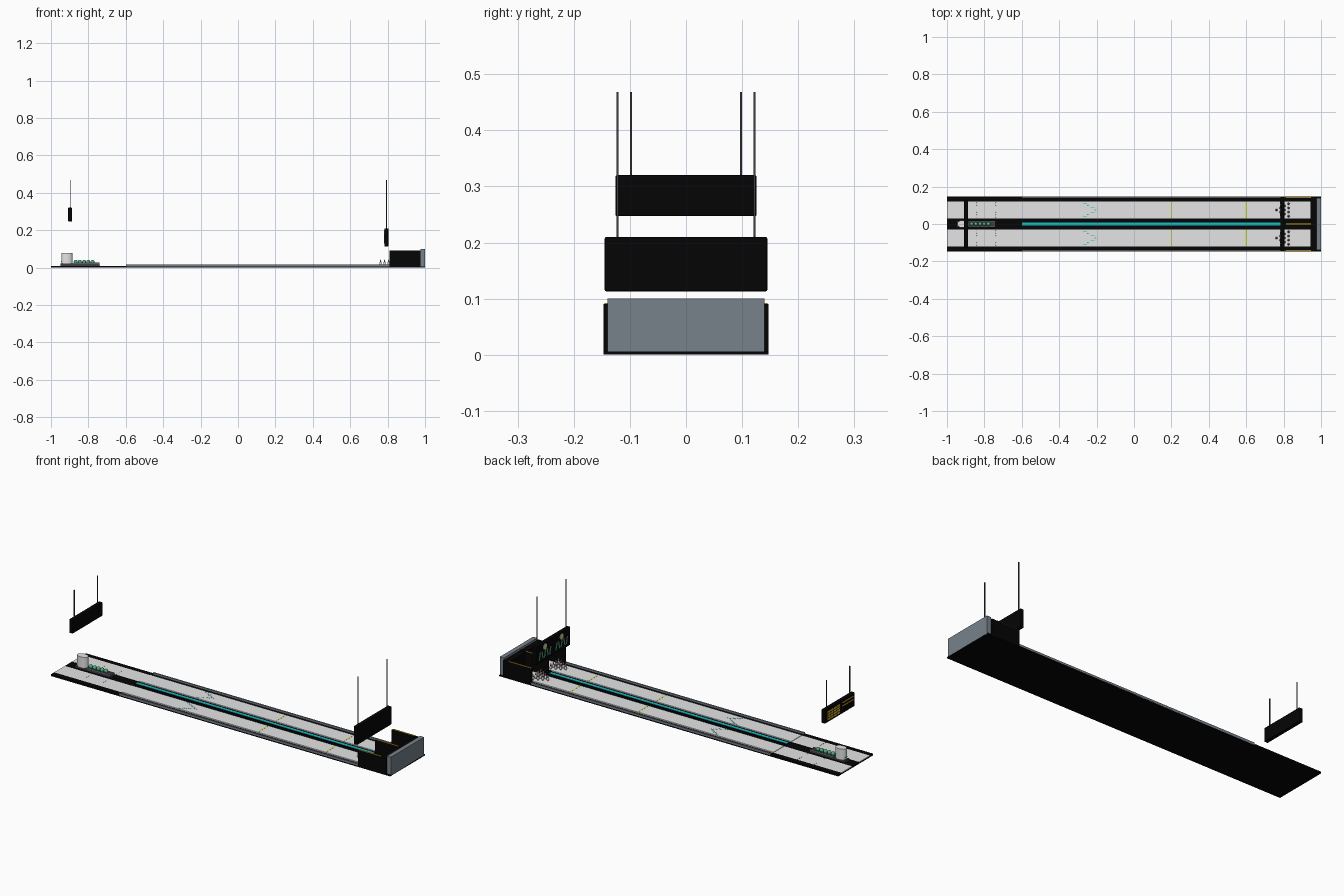
import bpy, bmesh, math
from mathutils import Matrix, Vector

if "Cube" in bpy.data.objects:
    bpy.data.objects.remove(bpy.data.objects["Cube"])

def mat(name, r, g, b):
    m = bpy.data.materials.new(name)
    m.diffuse_color = (r, g, b, 1)
    m.use_nodes = True
    m.node_tree.nodes["Principled BSDF"].inputs["Base Color"].default_value = m.diffuse_color
    return m

BLACK = mat("black", 0.0015, 0.0015, 0.0017)
LIGHT = mat("light grey", 0.78, 0.78, 0.78)
STEEL = mat("steel grey", 0.185, 0.22, 0.26)
DARK = mat("dark grey", 0.05, 0.05, 0.06)
CYAN = mat("cyan", 0.01, 0.5, 0.56)
GOLD = mat("gold", 0.8, 0.5, 0.02)
GREEN = mat("teal green", 0.08, 0.42, 0.22)
LIME = mat("lime yellow", 0.62, 0.7, 0.06)
RED = mat("red", 0.6, 0.03, 0.03)
CREAM = mat("cream", 0.7, 0.65, 0.35)

def finish(name, bm, m, smooth=False):
    me = bpy.data.meshes.new(name)
    bmesh.ops.recalc_face_normals(bm, faces=bm.faces)
    bm.to_mesh(me)
    bm.free()
    me.materials.append(m)
    ob = bpy.data.objects.new(name, me)
    bpy.context.collection.objects.link(ob)
    if smooth:
        me.polygons.foreach_set("use_smooth", [True] * len(me.polygons))
    return ob

def boxes(name, m, items, bevel=0):
    """Each item is (x0, x1, y0, y1, z0, z1)."""
    bm = bmesh.new()
    for x0, x1, y0, y1, z0, z1 in items:
        mx = Matrix.Translation(((x0 + x1) / 2, (y0 + y1) / 2, (z0 + z1) / 2)) @ \
            Matrix.Diagonal((x1 - x0, y1 - y0, z1 - z0, 1))
        bmesh.ops.create_cube(bm, size=1, matrix=mx)
    if bevel:
        bmesh.ops.bevel(bm, geom=bm.edges[:], offset=bevel, segments=2, affect='EDGES', profile=0.5)
    return finish(name, bm, m)

def prisms(name, m, polys, z0, z1):
    """Extrude flat outlines upwards."""
    bm = bmesh.new()
    for pts in polys:
        f = bm.faces.new([bm.verts.new((x, y, z0)) for x, y in pts])
        r = bmesh.ops.extrude_face_region(bm, geom=[f])
        vs = [v for v in r["geom"] if isinstance(v, bmesh.types.BMVert)]
        bmesh.ops.translate(bm, verts=vs, vec=(0, 0, z1 - z0))
    return finish(name, bm, m)

def lathe(name, m, profile, spots, n=12):
    bm = bmesh.new()
    for px, py, pz in spots:
        rings = []
        for r, z in profile:
            rings.append([bm.verts.new((px + r * math.cos(2 * math.pi * i / n),
                                        py + r * math.sin(2 * math.pi * i / n), pz + z)) for i in range(n)])
        for a, b in zip(rings, rings[1:]):
            for i in range(n):
                bm.faces.new((a[i], a[(i + 1) % n], b[(i + 1) % n], b[i]))
        bm.faces.new(rings[0])
        bm.faces.new(rings[-1])
    return finish(name, bm, m, True)

S = (-1, 1)
LANE = 0.075          # lane centre offset from the middle
TOP = 0.012           # lane surface height

# Floor, lanes and rails
boxes("base_slab", BLACK, [(-1, 1, -0.147, 0.147, 0, 0.006)])
boxes("approach_border", BLACK, [(-1, -0.6, s * 0.1335 - 0.0135, s * 0.1335 + 0.0135, 0.006, 0.0095) for s in S]
      + [(-1, -0.6, -0.03, 0.03, 0.006, 0.0095)])
boxes("approach", LIGHT, [(-1, -0.6, s * LANE - 0.045, s * LANE + 0.045, 0.006, 0.0095) for s in S])
boxes("lane", LIGHT, [(-0.6, 0.945, s * LANE - 0.045, s * LANE + 0.045, 0.006, TOP) for s in S])
boxes("outer_rail", STEEL, [(-0.6, 0.81, s * 0.1435 - 0.0035, s * 0.1435 + 0.0035, 0.003, 0.016) for s in S])
boxes("centre_divider", BLACK, [(-0.6, 0.81, -0.017, 0.017, 0.006, 0.014)])
boxes("centre_light_strip", CYAN, [(-0.6, 0.8, -0.008, 0.008, 0.013, 0.015)])

# Approach dots, aiming arrows and lane lines
dots = [(x, s * LANE + 0.013 * k, 0.0095) for s in S for x in (-0.84, -0.74) for k in range(-3, 4)]
lathe("approach_dot", DARK, [(0.0014, 0), (0.0014, 0.0005)], dots, 8)
arrows = []
for s in S:
    for k in range(-3, 4):
        x, y = -0.2 - 0.02 * abs(k), s * LANE + 0.012 * k
        arrows.append([(x - 0.012, y - 0.0025), (x + 0.01, y), (x - 0.012, y + 0.0025)])
prisms("aiming_arrow", CYAN, arrows, TOP, TOP + 0.0006)
boxes("lane_line", LIME, [(x - 0.003, x + 0.003, s * LANE - 0.045, s * LANE + 0.045, TOP, TOP + 0.0005)
                          for s in S for x in (0.2, 0.6)])

# Pins in triangles, with a red neck band
spots = [(0.762 + 0.0215 * r, s * LANE + 0.022 * (k - r / 2), TOP)
         for s in S for r in range(4) for k in range(r + 1)]
lathe("pin", LIGHT, [(0.0035, 0), (0.0062, 0.006), (0.0065, 0.010), (0.0048, 0.016), (0.0027, 0.021),
                     (0.0036, 0.025), (0.0032, 0.028), (0.0012, 0.030)], spots, 10)
lathe("pin_band", RED, [(0.0042, 0.0185), (0.0031, 0.0216)], spots, 10)

# Pin pit: side walls, divider, curtain, end wall and gold trims
walls = (-0.1425, 0, 0.1425)
boxes("pit_wall", BLACK, [(0.81, 0.976, y - 0.0045, y + 0.0045, 0.004, 0.09) for y in walls])
boxes("pit_trim", GOLD, [(0.812, 0.945, y - 0.003, y + 0.003, 0.09, 0.0925) for y in walls])
boxes("pit_gutter", BLACK, [(0.81, 0.945, -0.03, 0.03, 0.006, 0.0125)])
boxes("pit_curtain", BLACK, [(0.945, 0.976, -0.14, 0.14, 0.006, 0.088)])
boxes("end_wall", STEEL, [(0.976, 1.0, -0.14, 0.14, 0.003, 0.1)])

# Hanging screens with rods
boxes("pin_screen", BLACK, [(0.783, 0.804, -0.145, 0.145, 0.113, 0.21)], 0.003)
boxes("score_screen", BLACK, [(-0.908, -0.887, -0.126, 0.126, 0.247, 0.32)], 0.003)
rods = [(0.794, 0.122, 0.205), (-0.897, 0.098, 0.315)]
boxes("hanging_rod", DARK, [(x - 0.002, x + 0.002, s * y - 0.002, s * y + 0.002, z, 0.468)
                            for x, y, z in rods for s in S])

# Pin screen picture: slanted green pins and a round cream disc over each lane
bm = bmesh.new()
for s in S:
    for k in range(-2, 3):
        mx = Matrix.Translation((0.7825, s * 0.07 + k * 0.022, 0.15)) @ \
            Matrix.Rotation(math.radians(14 * (-1) ** k), 4, 'X') @ Matrix.Diagonal((0.002, 0.008, 0.04, 1))
        bmesh.ops.create_cube(bm, size=1, matrix=mx)
finish("screen_pin_picture", bm, GREEN)
bm = bmesh.new()
for s in S:
    mx = Matrix.Translation((0.7825, s * 0.07, 0.186)) @ Matrix.Rotation(math.pi / 2, 4, 'Y')
    bmesh.ops.create_cone(bm, cap_ends=True, segments=16, radius1=0.016, radius2=0.016, depth=0.002, matrix=mx)
finish("screen_ball_picture", bm, CREAM)

# Score screen grid and bars
cells = [(-0.9095, -0.907, 0.105 - 0.027 * c - 0.022, 0.105 - 0.027 * c, 0.258 + 0.013 * r, 0.267 + 0.013 * r)
         for c in range(4) for r in range(4)]
cells += [(-0.9095, -0.907, -0.11, -0.02, z, z + 0.005) for z in (0.285, 0.302)]
boxes("score_cell", GOLD, cells)

# Ball return: rack, rails, rounded housing and balls
boxes("ball_rack", DARK, [(-0.95, -0.74, -0.016, 0.016, 0.0095, 0.021)])
boxes("rack_rail", STEEL, [(-0.88, -0.74, s * 0.014 - 0.002, s * 0.014 + 0.002, 0.021, 0.026) for s in S])
bm = bmesh.new()
bmesh.ops.create_cone(bm, cap_ends=True, segments=32, radius1=1, radius2=1, depth=1,
                      matrix=Matrix.Translation((-0.915, 0, 0.049)) @ Matrix.Diagonal((0.03, 0.02, 0.056, 1)))
housing = finish("ball_return_housing", bm, LIGHT)
bpy.context.view_layer.objects.active = housing
housing.select_set(True)
bpy.ops.object.shade_smooth_by_angle(angle=math.radians(40))
boxes("housing_light_strip", CYAN, [(-0.9465, -0.944, -0.008, 0.008, 0.03, 0.034)])
bm = bmesh.new()
for i in range(5):
    bmesh.ops.create_uvsphere(bm, u_segments=16, v_segments=10, radius=0.0105,
                              matrix=Matrix.Translation((-0.868 + 0.0225 * i, 0, 0.031)))
finish("ball", bm, GREEN, True)
